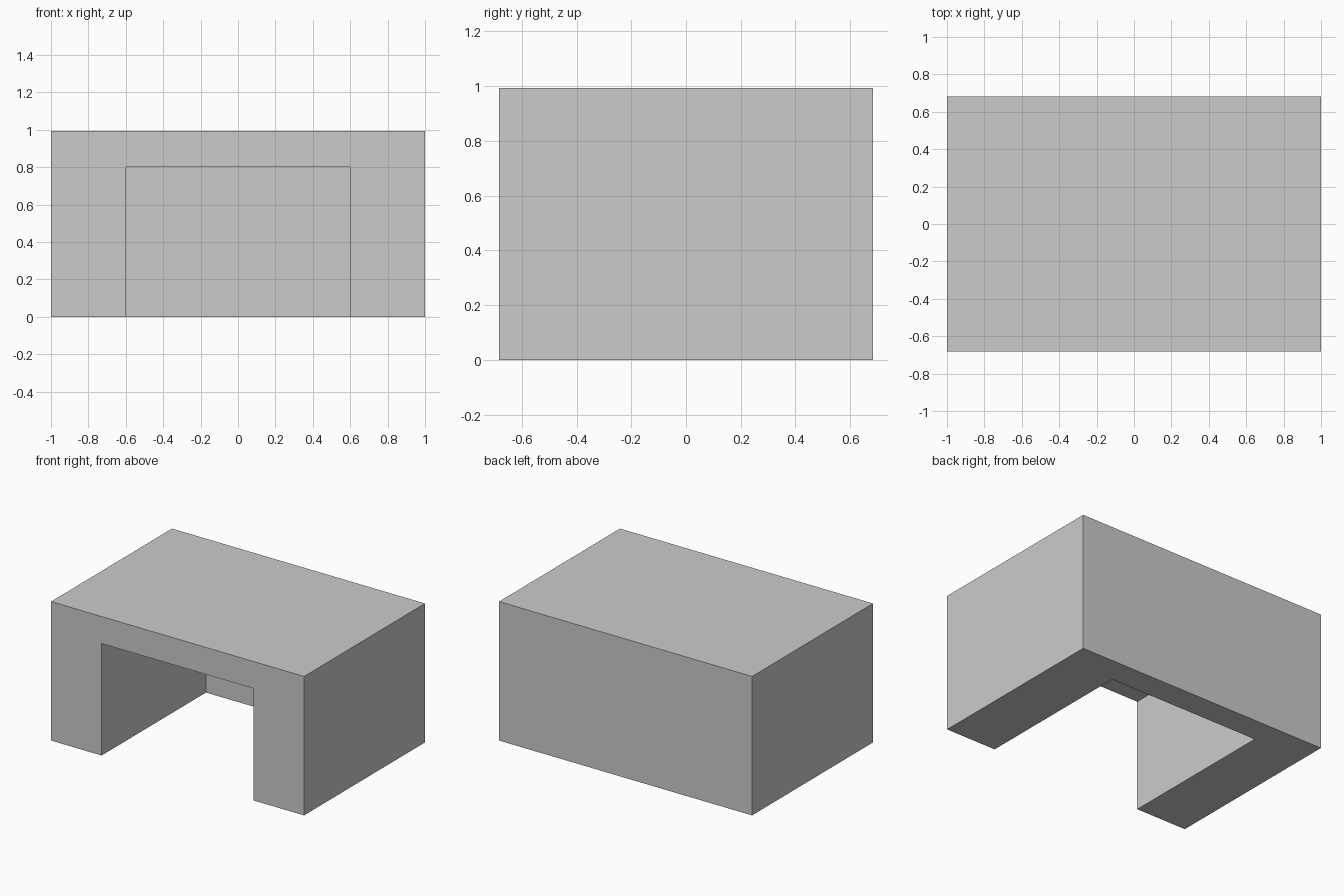
import bpy

if "Cube" in bpy.data.objects:
    bpy.data.objects.remove(bpy.data.objects["Cube"])

W, D, H = 2.0, 1.365, 0.993          # overall size
OPEN_W, OPEN_H, BACK = 1.2, 0.8, 0.187  # opening size, back panel thickness


def box(name, lo, hi):
    """Axis-aligned box between two corners."""
    bpy.ops.mesh.primitive_cube_add(size=1, location=[(a + b) / 2 for a, b in zip(lo, hi)])
    ob = bpy.context.object
    ob.name = name
    ob.scale = [b - a for a, b in zip(lo, hi)]
    bpy.ops.object.transform_apply(location=False, rotation=False, scale=True)
    return ob


# Solid block of the desk, and the knee space to carve out of its front
desk = box("desk_body", (-W / 2, -D / 2, 0), (W / 2, D / 2, H))
cutter = box("knee_space_cutter", (-OPEN_W / 2, -D / 2 - 0.2, -0.2),
             (OPEN_W / 2, D / 2 - BACK, OPEN_H))
cutter.hide_render = True

# Carve the knee space, leaving top, two sides and back panel
bpy.context.view_layer.objects.active = desk
cut = desk.modifiers.new("knee_space", 'BOOLEAN')
cut.operation = 'DIFFERENCE'
cut.solver = 'EXACT'
cut.object = cutter
bpy.ops.object.modifier_apply(modifier=cut.name)
bpy.data.objects.remove(cutter, do_unlink=True)
